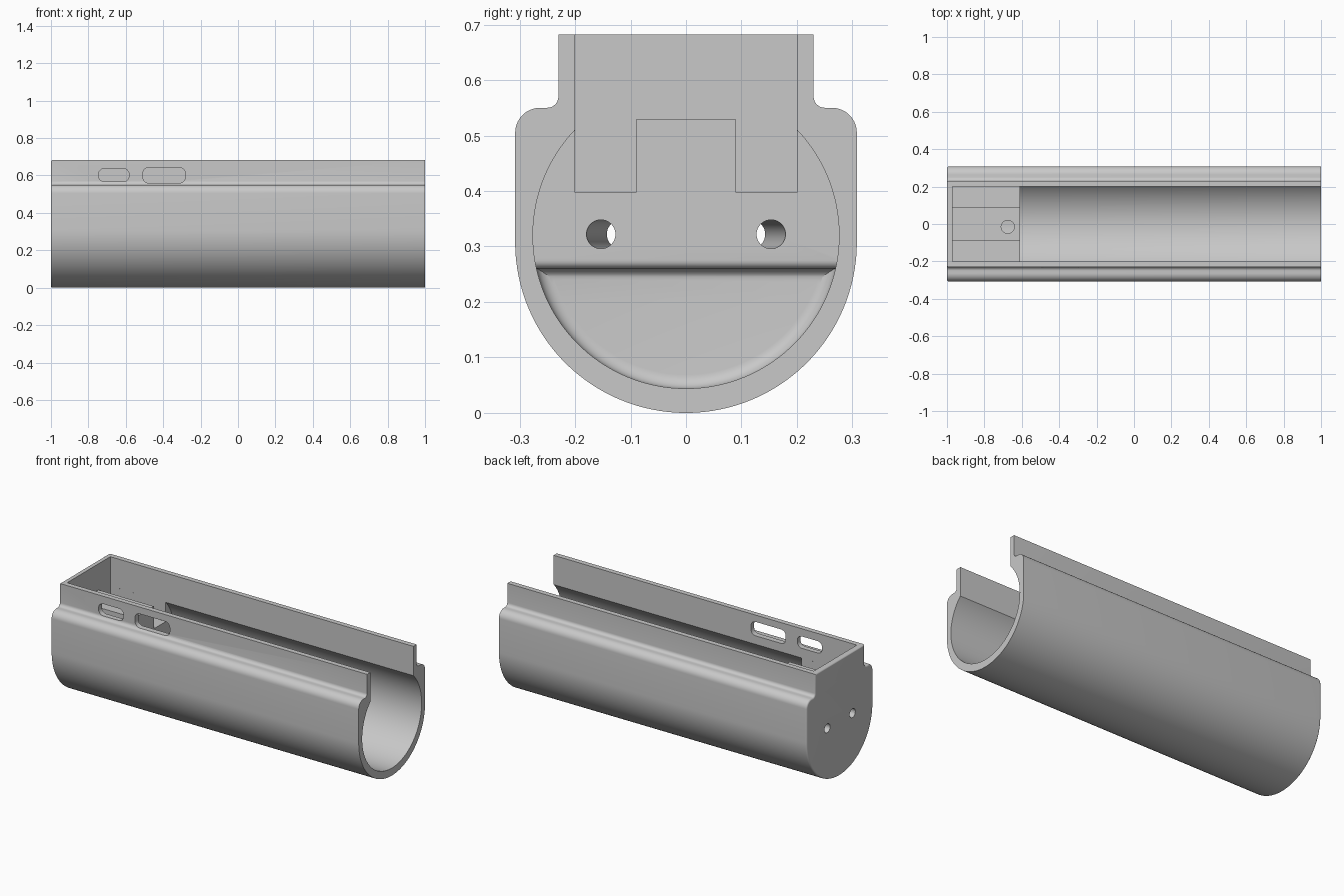
import bpy, bmesh
from math import sin, cos, radians, degrees, acos, atan2
from mathutils import Vector

if "Cube" in bpy.data.objects:
    bpy.data.objects.remove(bpy.data.objects["Cube"])

TONE = (0.58, 0.58, 0.58, 1)
grey = bpy.data.materials.new("plain grey")
grey.use_nodes = True
grey.diffuse_color = TONE
grey.node_tree.nodes["Principled BSDF"].inputs["Base Color"].default_value = TONE


def arc(cx, cy, r, a0, a1, n):
    angles = [radians(a0 + (a1 - a0) * i / n) for i in range(n + 1)]
    return [(cx + r * cos(a), cy + r * sin(a)) for a in angles]


def mirrored(half):
    return half + [(-y, z) for y, z in reversed(half) if abs(y) > 1e-6]


def inset(points, d):
    """Move a counter-clockwise outline inwards by d."""
    result = []
    for i, p in enumerate(points):
        p = Vector(p)
        u = (p - Vector(points[i - 1])).normalized()
        v = (Vector(points[(i + 1) % len(points)]) - p).normalized()
        n = Vector((-u.y - v.y, u.x + v.x))
        result.append(p + n * (d / (1 + u.dot(v))))
    return result


def prism(name, points, lo, hi, axis="x", rounding=0.0):
    """Extrude an outline along x or y, with an optional rounded rim at the low end."""
    rings = [(lo, points), (hi, points)]
    if rounding:
        steps = [radians(90 * i / 6) for i in range(7)]
        rings = [(lo + rounding * (1 - cos(a)), inset(points, rounding * (1 - sin(a))))
                 for a in steps] + [(hi, points)]
    bm = bmesh.new()
    rows = [[bm.verts.new((d, p[0], p[1]) if axis == "x" else (p[0], d, p[1])) for p in ring]
            for d, ring in rings]
    bm.faces.new(rows[0])
    bm.faces.new(rows[-1])
    for a, b in zip(rows, rows[1:]):
        for i in range(len(a)):
            bm.faces.new((a[i - 1], a[i], b[i], b[i - 1]))
    bmesh.ops.recalc_face_normals(bm, faces=bm.faces)
    mesh = bpy.data.meshes.new(name)
    bm.to_mesh(mesh)
    bm.free()
    mesh.materials.append(grey)
    obj = bpy.data.objects.new(name, mesh)
    bpy.context.collection.objects.link(obj)
    return obj


def cylinder(name, start, end, r):
    start, end = Vector(start), Vector(end)
    d = end - start
    bpy.ops.mesh.primitive_cylinder_add(vertices=40, radius=r, depth=d.length,
                                        location=(start + end) / 2)
    obj = bpy.context.object
    obj.name = name
    obj.rotation_euler = d.to_track_quat("Z", "Y").to_euler()
    obj.data.materials.append(grey)
    return obj


def length(mesh):
    xs = [v.co.x for v in mesh.vertices]
    return max(xs) - min(xs) if xs else 0


def combine(target, tool, operation):
    # take the first solver that keeps the part at its full length
    tool.hide_render = True
    mod = target.modifiers.new("combine", "BOOLEAN")
    mod.operation, mod.object = operation, tool
    for solver in ("EXACT", "MANIFOLD", "FLOAT"):
        mod.solver = solver
        bpy.context.view_layer.update()
        graph = bpy.context.evaluated_depsgraph_get()
        mesh = bpy.data.meshes.new_from_object(target.evaluated_get(graph))
        if length(mesh) > length(target.data) - 0.01:
            target.data = mesh
            break
    target.modifiers.clear()
    bpy.data.objects.remove(tool)


END, BACK, FACE = -1.0, -0.97, -0.61     # outer end, inner end wall, block face
TOP, SLOT, FLOOR = 0.682, 0.2, 0.26      # rim height, slot half width, block underside

# Outer shell with rounded shoulders and a narrow neck
outline = mirrored(arc(0, 0.308, 0.308, -90, 0, 40)
                   + arc(0.263, 0.505, 0.045, 0, 90, 10)
                   + arc(0.25, 0.57, 0.02, 270, 180, 6) + [(0.23, TOP)])
shell = prism("holder_shell", outline, END, 1.0, rounding=0.01)

# Round bore with a filleted inner end, and the slot above it
bore = arc(0, 0.32, 0.276, -90, 270, 128)[:-1]
combine(shell, prism("bore_cutter", bore, BACK, 1.05, rounding=0.025), "DIFFERENCE")
slot = [(-SLOT, 0.34), (SLOT, 0.34), (SLOT, 0.75), (-SLOT, 0.75)]
combine(shell, prism("slot_cutter", slot, BACK, 1.06), "DIFFERENCE")

# Inner block with a raised centre ridge
R = 0.29
side = arc(0, 0.32, R, degrees(atan2(FLOOR - 0.32, R)), 43, 16)
side[0] = (side[0][0], FLOOR)
block = prism("inner_block", mirrored(
    side + [(SLOT, 0.51), (SLOT, 0.397), (0.09, 0.397), (0.09, 0.529)]), -0.985, FACE)

# Rounded lower edge on the block face
edge = arc(FACE - 0.015, FLOOR + 0.015, 0.015, -90, 0, 6)
edge += [(FACE + 0.02, FLOOR + 0.015), (FACE + 0.02, FLOOR - 0.02), (FACE - 0.015, FLOOR - 0.02)]
combine(block, prism("edge_cutter", edge, -0.35, 0.35, axis="y"), "DIFFERENCE")
combine(shell, block, "UNION")

# Cove where the block underside meets the end wall
cove = [(-0.985, FLOOR + 0.02), (-0.985, FLOOR - 0.02)]
cove += arc(BACK + 0.02, FLOOR - 0.02, 0.02, 180, 90, 6) + [(BACK + 0.02, FLOOR + 0.02)]
combine(shell, prism("cove", cove, -0.28, 0.28, axis="y"), "UNION")

# Two converging screw holes through the block and end wall
for s in (-1, 1):
    combine(shell, cylinder("screw_hole_cutter", (-1.05, s * 0.112, 0.322),
                            (-0.55, s * 0.159, 0.322), 0.026), "DIFFERENCE")

# Vertical hole through the ridge
combine(shell, cylinder("ridge_hole_cutter", (-0.675, -0.015, 0.2),
                        (-0.675, -0.015, 0.6), 0.035), "DIFFERENCE")

# Two rounded windows in the front neck wall
for x0, x1, z0, z1 in ((-0.745, -0.583, 0.567, 0.637), (-0.508, -0.282, 0.56, 0.642)):
    c = 0.03
    window = (arc(x1 - c, z1 - c, c, 0, 90, 6) + arc(x0 + c, z1 - c, c, 90, 180, 6)
              + arc(x0 + c, z0 + c, c, 180, 270, 6) + arc(x1 - c, z0 + c, c, 270, 360, 6))
    combine(shell, prism("window_cutter", window, -0.35, -0.1, axis="y"), "DIFFERENCE")

bpy.ops.object.select_all(action="DESELECT")
shell.select_set(True)
bpy.context.view_layer.objects.active = shell
bpy.ops.object.shade_smooth_by_angle(angle=radians(30))
